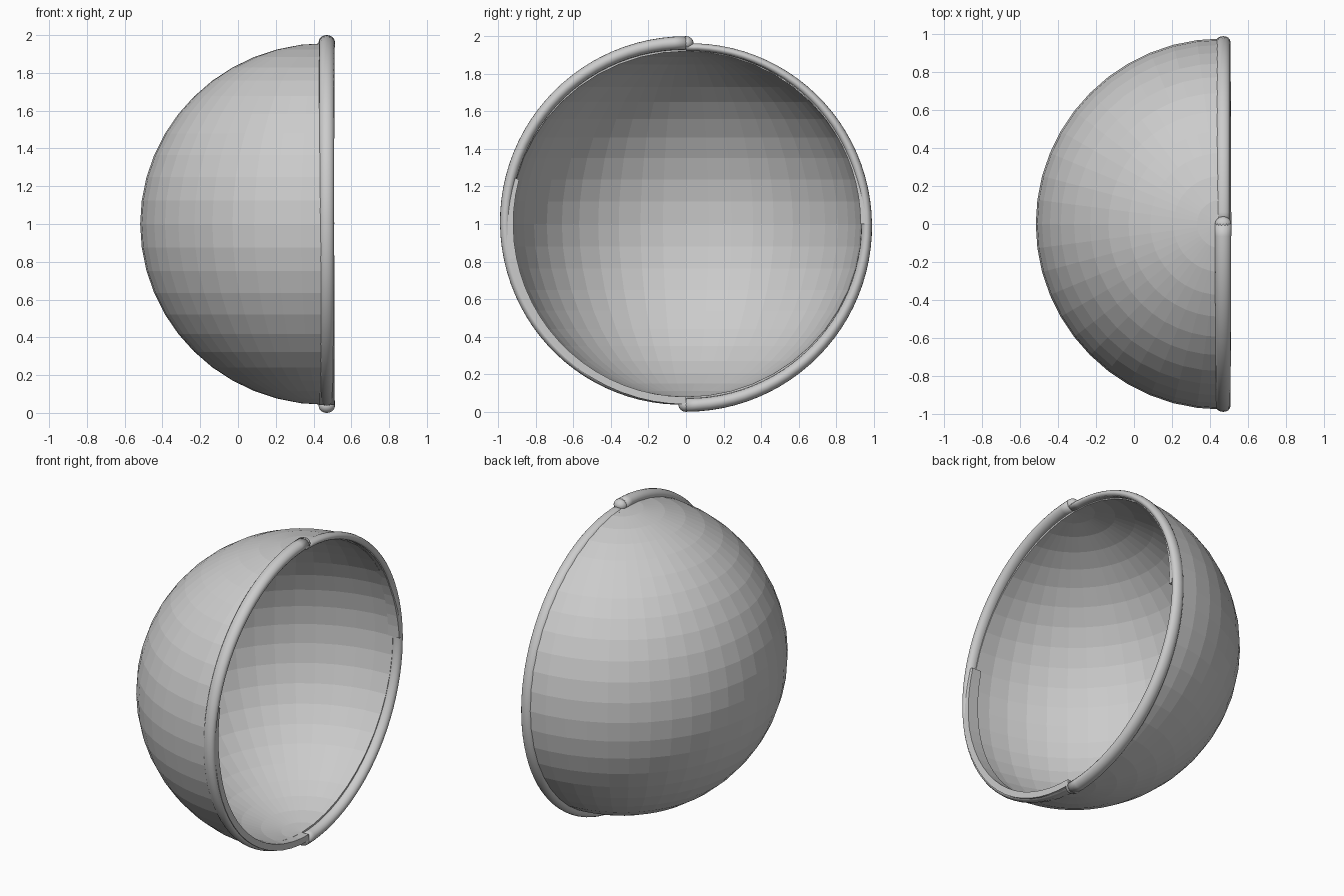
import bpy, bmesh
from math import sin, cos, pi, radians

if "Cube" in bpy.data.objects:
    bpy.data.objects.remove(bpy.data.objects["Cube"])

CX = 0.46      # plane of the opening


def finish(bm, name, smooth=False):
    mesh = bpy.data.meshes.new(name)
    bmesh.ops.recalc_face_normals(bm, faces=bm.faces)
    bm.to_mesh(mesh)
    bm.free()
    obj = bpy.data.objects.new(name, mesh)
    bpy.context.collection.objects.link(obj)
    if smooth:
        for p in mesh.polygons:
            p.use_smooth = True
    return obj


# hollow half-sphere shell of flat facets, open towards +x
def half_sphere(bm, rxy, rz, around=24, bands=24):
    grid = []
    for i in range(around + 1):
        lon = pi / 2 + pi * i / around
        grid.append([bm.verts.new((CX + rxy * sin(pi * j / bands) * cos(lon),
                                   rxy * sin(pi * j / bands) * sin(lon),
                                   1 + rz * cos(pi * j / bands)))
                     for j in range(bands + 1)])
    for a, b in zip(grid, grid[1:]):
        for j in range(bands):
            bm.faces.new((a[j], a[j + 1], b[j + 1], b[j]))
    return grid[0], grid[-1]


bm = bmesh.new()
outer_rims = half_sphere(bm, 0.978, 0.957)
inner_rims = half_sphere(bm, 0.935, 0.92)
for o, i in zip(outer_rims, inner_rims):
    for j in range(len(o) - 1):
        bm.faces.new((o[j], o[j + 1], i[j + 1], i[j]))
bmesh.ops.remove_doubles(bm, verts=bm.verts, dist=0.0005)
finish(bm, "shell")


def sweep(bm, sections):
    """Join a list of equal-sized cross-sections into a closed bar."""
    rows = [[bm.verts.new(p) for p in s] for s in sections]
    n = len(rows[0])
    for a, b in zip(rows, rows[1:]):
        for i in range(n):
            bm.faces.new((a[i], a[(i + 1) % n], b[(i + 1) % n], b[i]))
    bm.faces.new(rows[0])
    bm.faces.new(rows[-1][::-1])


# round seam beads: one starts at the top (-y side), one at the bottom (+y side)
def bead(name, side):
    bm = bmesh.new()
    steps, n = 48, 16
    sections = []
    for k in range(steps + 1):
        f = k / steps
        a = pi * f
        rr, rx = 0.036 - 0.016 * f, 0.043 - 0.010 * f
        outer = 1.0 - 0.038 * f * f
        sec = []
        for i in range(n):
            t = 2 * pi * i / n
            rad = outer - rr + rr * cos(t)
            sec.append((0.47 + rx * sin(t), -side * rad * sin(a), 1 + side * rad * cos(a)))
        sections.append(sec)
    sweep(bm, sections)
    # rounded starting end
    ball = bmesh.ops.create_uvsphere(bm, u_segments=16, v_segments=10, radius=1)
    for v in ball["verts"]:
        v.co = (0.47 + v.co.x * 0.043, v.co.y * 0.04, 1 + side * 0.964 + v.co.z * 0.036)
    finish(bm, name, smooth=True)


bead("upper_bead", 1)
bead("lower_bead", -1)


# flat lips that take over where each bead thins out
def lip(name, side, start, end, inner, outer, x_near, x_far):
    bm = bmesh.new()
    sections = []
    steps = 20
    for k in range(steps + 1):
        f = k / steps
        a = radians(start + (end - start) * f)
        x1 = x_near + (x_far - x_near) * min(1, f * 4)
        sections.append([(x, -side * r * sin(a), 1 + side * r * cos(a))
                         for x, r in ((0.43, inner), (x1, inner), (x1, outer), (0.43, outer))])
    sweep(bm, sections)
    finish(bm, name)


lip("lower_lip", 1, 75, 180, 0.92, 0.96, 0.495, 0.51)
lip("upper_lip", -1, 90, 180, 0.93, 0.955, 0.51, 0.49)
